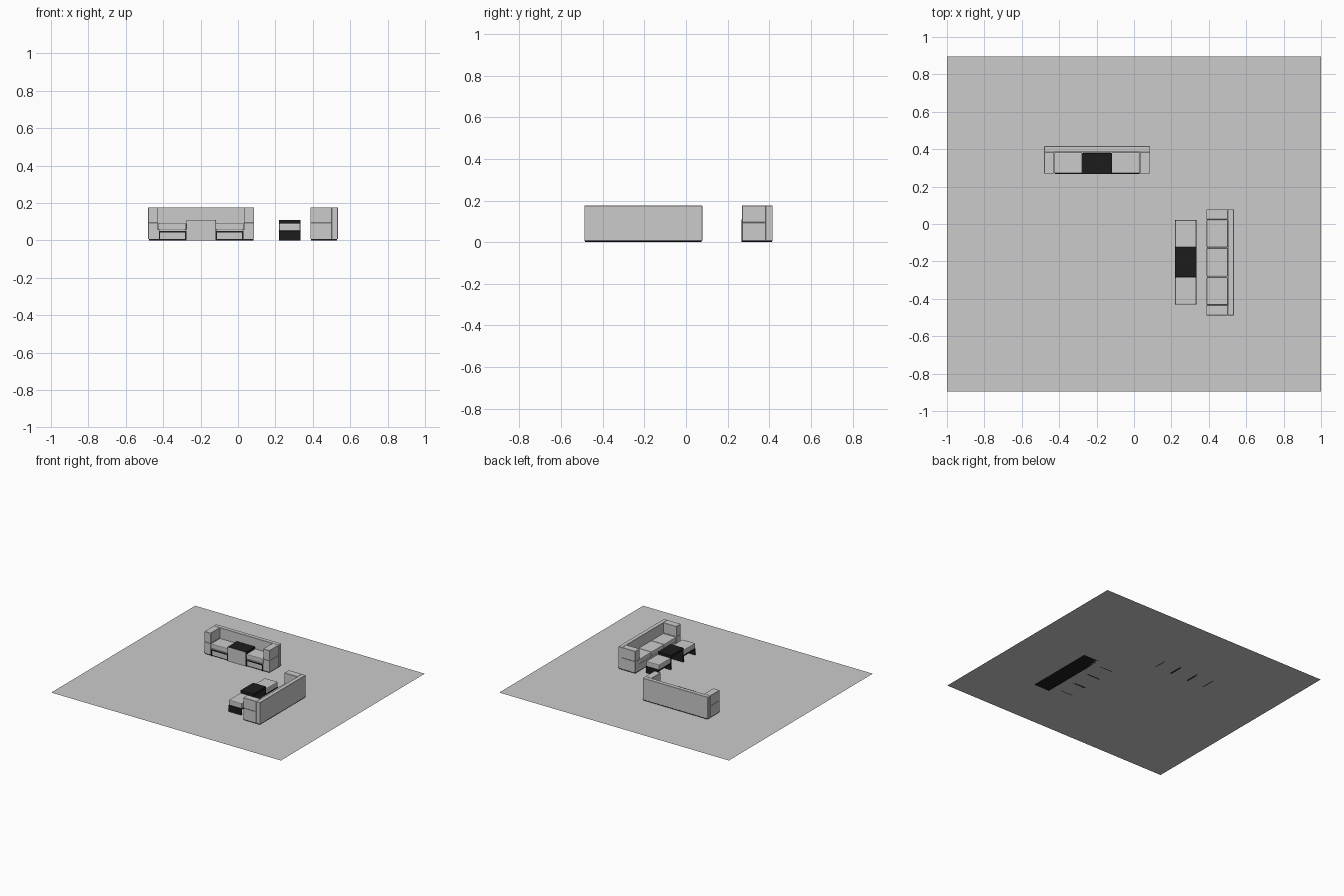
import bpy, bmesh, math
from mathutils import Matrix, Vector

if "Cube" in bpy.data.objects:
    bpy.data.objects.remove(bpy.data.objects["Cube"])

dark = bpy.data.materials.new("black_laminate")
dark.diffuse_color = (0.012, 0.012, 0.012, 1)
dark.use_nodes = True
dark.node_tree.nodes["Principled BSDF"].inputs["Base Color"].default_value = dark.diffuse_color


def box(name, place, lo, hi, mat=None, bevel=0.0, segments=2):
    """Box between two local corners, placed by a matrix, with optional soft edges."""
    lo, hi = Vector(lo), Vector(hi)
    mesh = bpy.data.meshes.new(name)
    bm = bmesh.new()
    bmesh.ops.create_cube(bm, size=1)
    size = hi - lo
    for v in bm.verts:
        v.co = Vector([v.co[i] * size[i] for i in range(3)]) + (lo + hi) / 2
    bm.to_mesh(mesh)
    bm.free()
    ob = bpy.data.objects.new(name, mesh)
    bpy.context.collection.objects.link(ob)
    ob.matrix_world = place
    if mat:
        mesh.materials.append(mat)
    if bevel:
        mod = ob.modifiers.new("soft_edges", 'BEVEL')
        mod.width, mod.segments = bevel, segments
    return ob


W, D, H = 0.2835, 0.147, 0.176      # half width, depth and height of a sofa
IN, SEAT_D, SEAT_H = 0.229, 0.115, 0.095
THIRD = 0.078                       # half width of the middle seat
T = 0.007                           # table board thickness


def sofa(tag, place):
    # dark plinth, back slab, arms resting on the seat base
    box(tag + "_plinth", place, (-W + .004, .004, 0), (W - .004, D - .004, .006), dark)
    box(tag + "_back", place, (-W, SEAT_D, .006), (W, D, H), bevel=.0015, segments=1)
    for side, s in (("left", -1), ("right", 1)):
        x0, x1 = sorted((s * IN, s * W))
        box(f"{tag}_{side}_arm", place, (x0, 0, SEAT_H), (x1, SEAT_D, H),
            bevel=.0015, segments=1)
        box(f"{tag}_{side}_arm_base", place, (x0, 0, .006), (x1, SEAT_D, SEAT_H),
            bevel=.0015, segments=1)
    box(tag + "_seat_base", place, (-IN, .003, .006), (IN, SEAT_D, .055))
    # three seat cushions
    for name, x0, x1 in (("left", -IN, -THIRD), ("middle", -THIRD, THIRD), ("right", THIRD, IN)):
        box(f"{tag}_{name}_cushion", place, (x0 + .001, .001, .055),
            (x1 - .001, SEAT_D, SEAT_H - .001), bevel=.006)


def arch(name, place, x0, x1, y0, top):
    # bench made of a board on two side panels
    y1 = y0 + SEAT_D - .002
    box(name + "_top", place, (x0, y0, top - T), (x1, y1, top), dark)
    box(name + "_left_leg", place, (x0, y0, 0), (x0 + T, y1, top - T), dark)
    box(name + "_right_leg", place, (x1 - T, y0, 0), (x1, y1, top - T), dark)


def benches(tag, place, y0, padded):
    for side, s in (("left", -1), ("right", 1)):
        x0, x1 = sorted((s * (IN - .003), s * (THIRD + .001)))
        arch(f"{tag}_{side}_bench", place, x0, x1, y0, .05)
        if padded:
            box(f"{tag}_{side}_bench_pad", place, (x0, y0, .05),
                (x1, y0 + SEAT_D - .002, .092), bevel=.006)
    # taller middle table
    arch(tag + "_middle_table", place, -THIRD - .001, THIRD + .001, y0, .11)
    box(tag + "_table_apron", place, (-THIRD, y0 + .001, .092),
        (THIRD, y0 + SEAT_D - .003, .104), dark)


# floor sheet
bpy.ops.mesh.primitive_plane_add(size=2)
floor = bpy.context.object
floor.name = "floor"
floor.data.transform(Matrix.Diagonal((1, 0.895, 1, 1)))

# rear sofa with its benches tucked in
rear = Matrix.Translation((-0.1975, 0.269, 0))
sofa("rear_sofa", rear)
benches("rear", rear, -.002, False)
box("rear_table_front", rear, (-THIRD, -.003, 0), (THIRD, -.001, .109))

# side sofa with its benches pulled out
side = Matrix.Translation((0.387, -0.205, 0)) @ Matrix.Rotation(-math.pi / 2, 4, 'Z')
sofa("side_sofa", side)
benches("side", side, -.167, True)
